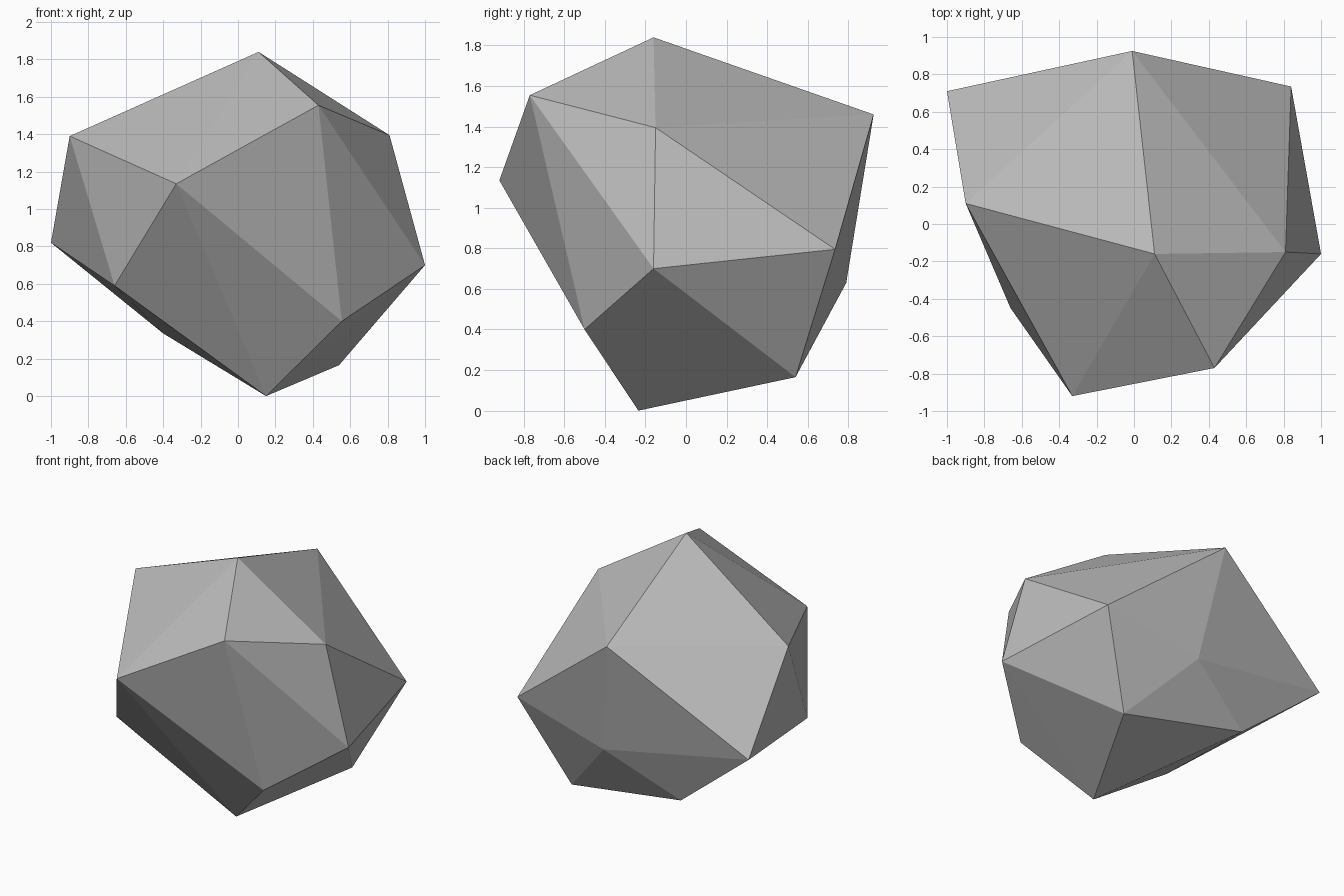
import bpy
import bmesh

# Remove the default object
default_cube = bpy.data.objects.get("Cube")
if default_cube:
    bpy.data.objects.remove(default_cube, do_unlink=True)


def make_material(name, colour):
    material = bpy.data.materials.new(name)
    material.use_nodes = True
    material.diffuse_color = colour
    shader = next(n for n in material.node_tree.nodes if n.type == 'BSDF_PRINCIPLED')
    shader.inputs["Base Color"].default_value = colour
    shader.inputs["Roughness"].default_value = 0.9
    return material


def make_boulder(name, corners, material):
    """Wrap a faceted convex shell around the corner points."""
    bm = bmesh.new()
    for corner in corners:
        bm.verts.new(corner)
    bmesh.ops.convex_hull(bm, input=bm.verts[:])
    bmesh.ops.recalc_face_normals(bm, faces=bm.faces[:])
    for face in bm.faces:
        face.smooth = False
    mesh = bpy.data.meshes.new(name)
    bm.to_mesh(mesh)
    bm.free()
    mesh.materials.append(material)
    boulder = bpy.data.objects.new(name, mesh)
    bpy.context.scene.collection.objects.link(boulder)
    return boulder


# Corners of the rock, grouped by height
crown = [(0.11, -0.16, 1.84), (0.43, -0.77, 1.555), (-0.01, 0.925, 1.46)]
shoulder = [(0.81, -0.15, 1.395), (-0.9, 0.11, 1.39), (-0.33, -0.92, 1.135)]
waist = [(-1, 0.71, 0.82), (0.84, 0.735, 0.795), (1, -0.16, 0.7),
         (0.11, 0.79, 0.63), (-0.66, -0.45, 0.59)]
base = [(0.555, -0.5, 0.4), (-0.4, 0.63, 0.335), (0.54, 0.54, 0.165),
        (0.15, -0.235, 0)]

stone_grey = make_material("stone grey", (0.5, 0.5, 0.5, 1))
make_boulder("boulder", crown + shoulder + waist + base, stone_grey)
